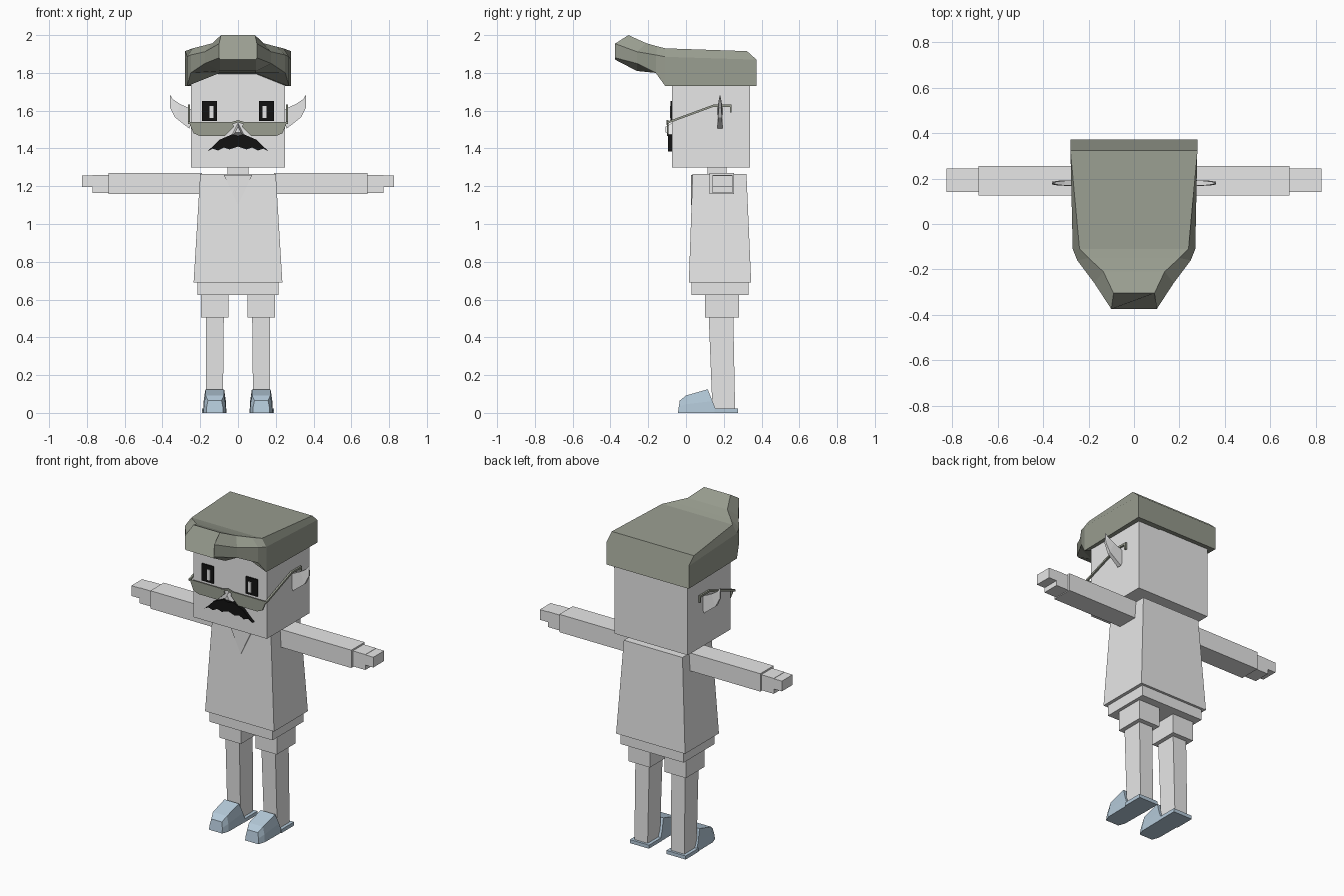
import bpy
import bmesh

default_cube = bpy.data.objects.get("Cube")
if default_cube:
    bpy.data.objects.remove(default_cube, do_unlink=True)


def make_material(name, red, green, blue):
    material = bpy.data.materials.new(name)
    material.use_nodes = True
    colour = (red, green, blue, 1)
    material.diffuse_color = colour
    for node in material.node_tree.nodes:
        if node.type == 'BSDF_PRINCIPLED':
            node.inputs["Base Color"].default_value = colour
    return material


grey = make_material("light grey", red=.8, green=.8, blue=.8)
olive = make_material("olive grey", red=.32, green=.34, blue=.28)
pale_blue = make_material("pale blue", red=.46, green=.59, blue=.7)
black = make_material("black", red=.006, green=.006, blue=.006)
white = make_material("white", red=1, green=1, blue=1)


def loft(name, rings, material, mirror=False):
    """Bridge equal rings of points and cap both ends."""
    bm = bmesh.new()
    loops = [[bm.verts.new(point) for point in ring] for ring in rings]
    for first, second in zip(loops, loops[1:]):
        for i in range(len(first)):
            bm.faces.new((first[i - 1], first[i], second[i], second[i - 1]))
    bm.faces.new(loops[0])
    bm.faces.new(loops[-1])
    bmesh.ops.recalc_face_normals(bm, faces=bm.faces)
    mesh = bpy.data.meshes.new(name)
    bm.to_mesh(mesh)
    bm.free()
    mesh.materials.append(material)
    part = bpy.data.objects.new(name, mesh)
    bpy.context.collection.objects.link(part)
    if mirror:
        modifier = part.modifiers.new("Mirror", 'MIRROR')
        modifier.use_mirror_merge = False


def rectangle(left, right, front, back, z):
    return [(left, front, z), (right, front, z), (right, back, z), (left, back, z)]


def centred_box(name, half, y, z, material):
    rings = [rectangle(-half, half, *y, height) for height in z]
    loft(name, rings, material)


def paired_box(name, x, y, z, material):
    rings = [rectangle(*x, *y, height) for height in z]
    loft(name, rings, material, mirror=True)


def front_plate(name, outline, front, back, material, mirror=False):
    rings = [[(x, y, z) for x, z in outline] for y in (front, back)]
    loft(name, rings, material, mirror)


def both_sides(half_ring, centre=0):
    """Close a half ring by reflecting it, then move it sideways."""
    left = [(centre + x, y, z) for x, y, z in half_ring]
    right = [(centre - x, y, z) for x, y, z in reversed(half_ring)]
    return left + right


# Head, neck and clothes
centred_box("head", half=.25, y=(-.075, .34), z=(1.3, 1.8), material=grey)
centred_box("neck", half=.055, y=(.115, .215), z=(1.2, 1.32), material=grey)
shirt_hem = rectangle(left=-.235, right=.235, front=.015, back=.345, z=.69)
shirt_top = rectangle(left=-.2, right=.2, front=.035, back=.32, z=1.265)
loft("shirt", [shirt_hem, shirt_top], grey)
collar_outline = [(-.075, 1.26), (.075, 1.26), (0, 1.1)]
front_plate("collar", collar_outline, front=.026, back=.034, material=grey)
centred_box("shorts_waist", half=.215, y=(.03, .33), z=(.625, .7), material=grey)
paired_box("shorts_legs", x=(.05, .195), y=(.1, .28), z=(.505, .64), material=grey)

# Arms and hands
hand_depth = (.14, .245)
paired_box("arms", x=(.19, .685), y=(.125, .255), z=(1.16, 1.27), material=grey)
paired_box("hands", x=(.68, .77), y=hand_depth, z=(1.165, 1.26), material=grey)
paired_box("fingers", x=(.76, .825), y=hand_depth, z=(1.195, 1.258), material=grey)

# Legs
ankle = rectangle(left=.08, right=.17, front=.14, back=.26, z=.015)
thigh = rectangle(left=.075, right=.17, front=.12, back=.25, z=.52)
loft("legs", [ankle, thigh], grey, mirror=True)

# Shoes with a sloping back, a low toe and a flat heel plate
paired_box("heels", x=(.06, .19), y=(.15, .275), z=(0, .022), material=pale_blue)


def shoe_ring(y, half, high, lean):
    sole = (half, y, 0)
    side = (half * .95, y + lean / 2, high / 2)
    top = (half * .8, y + lean, high)
    return both_sides([sole, side, top], centre=.123)


loft("shoes", [
    shoe_ring(y=.165, half=.062, high=.125, lean=-.05),
    shoe_ring(y=0, half=.06, high=.092, lean=0),
    shoe_ring(y=-.043, half=.045, high=.065, lean=.01),
], pale_blue, mirror=True)


# Swept hair, arched underneath and bevelled on top
def hair_ring(y, half, arch, low, high, lean, inset):
    under = (min(half, .095), y, arch)
    bottom = (half, y, low)
    side = (half, y, high - .045)
    top = (half - inset, y + lean, high)
    return both_sides([under, bottom, side, top])


loft("hair", [
    hair_ring(y=.373, half=.28, arch=1.73, low=1.73, high=1.915, lean=-.05, inset=0),
    hair_ring(y=-.11, half=.27, arch=1.8, low=1.73, high=1.93, lean=0, inset=.03),
    hair_ring(y=-.16, half=.25, arch=1.8, low=1.8, high=1.94, lean=.01, inset=.05),
    hair_ring(y=-.26, half=.175, arch=1.81, low=1.85, high=1.957, lean=.05, inset=.04),
    hair_ring(y=-.375, half=.1, arch=1.87, low=1.88, high=2, lean=.07, inset=.01),
], olive)


# Ears, thinning to a swept tip
def ear_ring(x, z, size):
    thick = size * .3
    outer, inner = (x + size * .4, z - size), (x - size * .4, z + size)
    return [(outer[0], .18 - thick, outer[1]), (outer[0], .18 + thick, outer[1]),
            (inner[0], .18 + thick, inner[1]), (inner[0], .18 - thick, inner[1])]


loft("ears", [
    ear_ring(x=.24, z=1.55, size=.045),
    ear_ring(x=.32, z=1.6, size=.035),
    ear_ring(x=.353, z=1.64, size=.02),
    ear_ring(x=.36, z=1.68, size=.003),
], grey, mirror=True)

# Eyes
paired_box("eyes", x=(.11, .19), y=(-.083, -.075), z=(1.545, 1.65), material=black)
paired_box("eye_glints", x=(.13, .15), y=(-.086, -.08), z=(1.56, 1.625), material=white)


# Nose, a blunt triangular wedge
def nose_ring(y, size):
    return [(-size, y, 1.5 - size), (size, y, 1.5 - size), (0, y, 1.5 + size)]


loft("nose", [nose_ring(y=-.07, size=.038), nose_ring(y=-.108, size=.015)], grey)

# Moustache with a ragged lower edge
upper_edge = [(0, 1.465), (.03, 1.475), (.1, 1.445), (.14, 1.405)]
lower_edge = [(.165 - .03 * i, 1.383 + .013 * (i % 2) + .003 * i) for i in range(5)]
front_plate("moustache", upper_edge + lower_edge + [(0, 1.41)],
            front=-.095, back=-.07, material=black, mirror=True)

# Glasses
lens_outline = [(.02, 1.515), (.035, 1.54), (.26, 1.54),
                (.235, 1.48), (.2, 1.465), (.07, 1.465)]
front_plate("lenses", lens_outline, front=-.1, back=-.093, material=olive, mirror=True)
bridge_outline = [(0, 1.538), (.04, 1.525), (.04, 1.538), (0, 1.55)]
front_plate("bridge", bridge_outline, front=-.102, back=-.093, material=olive, mirror=True)
temple_path = [(-.1, 1.53), (.145, 1.62), (.242, 1.62)]
temple_rings = [[(.255, y, z), (.266, y, z), (.266, y, z + .012), (.255, y, z + .012)]
                for y, z in temple_path]
loft("temples", temple_rings, olive, mirror=True)
paired_box("temple_tips", x=(.255, .266), y=(.232, .242), z=(1.59, 1.625), material=olive)
